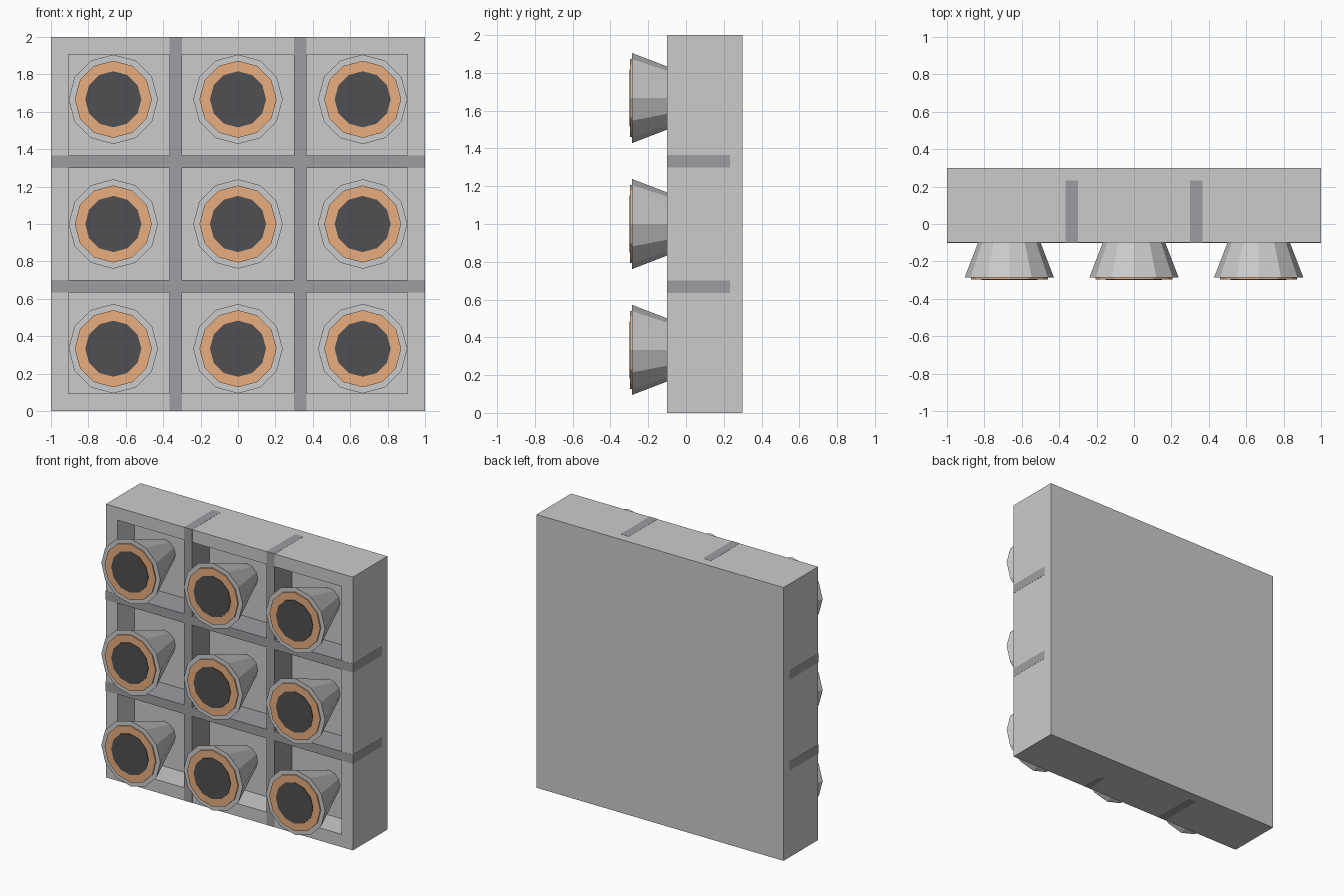
import bpy, bmesh
from math import pi
from mathutils import Matrix, Vector

if "Cube" in bpy.data.objects:
    bpy.data.objects.remove(bpy.data.objects["Cube"])


def material(name, rgb):
    m = bpy.data.materials.new(name)
    m.diffuse_color = (*rgb, 1)
    m.use_nodes = True
    m.node_tree.nodes["Principled BSDF"].inputs["Base Color"].default_value = m.diffuse_color
    return m


DARK = material("dark_grey", (0.34, 0.34, 0.36))
COPPER = material("copper", (0.80, 0.42, 0.21))
BLACK = material("black", (0.08, 0.08, 0.085))


def finish(name, bm, mat=None):
    bmesh.ops.recalc_face_normals(bm, faces=bm.faces)
    me = bpy.data.meshes.new(name)
    bm.to_mesh(me)
    bm.free()
    if mat:
        me.materials.append(mat)
    ob = bpy.data.objects.new(name, me)
    bpy.context.collection.objects.link(ob)
    return ob


def box(lo, hi):
    bm = bmesh.new()
    lo, hi = Vector(lo), Vector(hi)
    size = hi - lo
    bmesh.ops.create_cube(
        bm, size=1,
        matrix=Matrix.Translation((lo + hi) / 2) @ Matrix.Diagonal((*size, 1)))
    return bm


def frustum(name, x, z, y_back, y_front, r_back, r_front, mat=None):
    """12-sided cone section along y."""
    bm = bmesh.new()
    place = Matrix.Translation((x, (y_back + y_front) / 2, z)) @ Matrix.Rotation(pi / 2, 4, 'X')
    bmesh.ops.create_cone(bm, cap_ends=True, segments=12, radius1=r_back,
                          radius2=r_front, depth=y_back - y_front, matrix=place)
    # keep a corner on the x and z axes
    first = min((v.co - Vector((x, v.co.y, z + r_front))).length for v in bm.verts if v.co.y < (y_back + y_front) / 2)
    if first > 0.01:
        bmesh.ops.rotate(bm, verts=bm.verts, cent=(x, 0, z), matrix=Matrix.Rotation(pi / 12, 3, 'Y'))
    return finish(name, bm, mat)


# Housing: box with a shallow open pocket in its front
bm = box((-1, -0.1, 0), (1, 0.3, 2))
bm.normal_update()
front = [f for f in bm.faces if f.normal.y < -0.9]
bmesh.ops.inset_region(bm, faces=front, thickness=0.093, use_even_offset=True)
ext = bmesh.ops.extrude_face_region(bm, geom=front)
bmesh.ops.translate(bm, vec=(0, 0.2, 0), verts=[g for g in ext["geom"] if isinstance(g, bmesh.types.BMVert)])
bmesh.ops.delete(bm, geom=[f for f in front if f.is_valid], context='FACES')
finish("housing", bm)

# Crossing divider bars, a hair proud of the housing
E = 0.001
for i, c in enumerate((-1 / 3, 1 / 3)):
    finish(f"upright_divider_{i}", box((c - 0.033, -0.1 - E, -E * 0), (c + 0.033, 0.233, 2 + E)), DARK)
    finish(f"level_divider_{i}", box((-1 - E, -0.1 - E, 1 + c - 0.033), (1 + E, 0.233, 1 + c + 0.033)), DARK)

# Nine nozzles: flared bell, copper ring, dark opening
for row in range(3):
    for col in range(3):
        x, z = (col - 1) * 2 / 3, 1 + (row - 1) * 2 / 3
        tag = f"{row}_{col}"
        frustum(f"nozzle_bell_{tag}", x, z, 0.10, -0.287, 0.09, 0.239)
        frustum(f"nozzle_ring_{tag}", x, z, -0.28, -0.296, 0.206, 0.206, COPPER)
        frustum(f"nozzle_opening_{tag}", x, z, -0.28, -0.30, 0.15, 0.15, BLACK)
